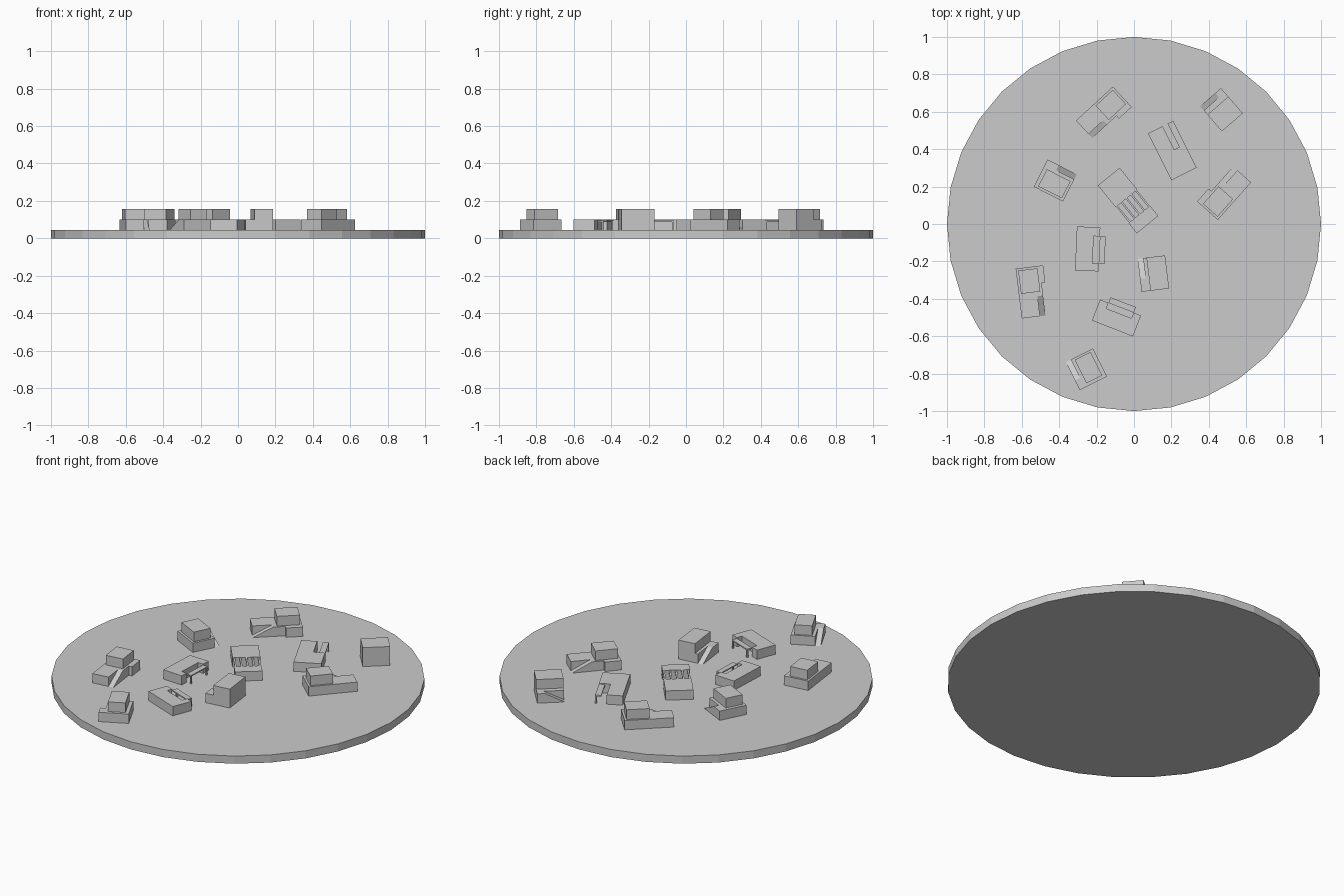
import bpy, bmesh
from math import radians, cos, sin

if "Cube" in bpy.data.objects:
    bpy.data.objects.remove(bpy.data.objects["Cube"])

Z0, Z1, Z2 = 0.045, 0.1, 0.157   # plate top, lower roof, upper roof


def make(name, bottom, top):
    """Closed solid from matching bottom and top loops."""
    bm = bmesh.new()
    b = [bm.verts.new(p) for p in bottom]
    t = [bm.verts.new(p) for p in top]
    n = len(b)
    bm.faces.new(b[::-1])
    bm.faces.new(t)
    for i in range(n):
        j = (i + 1) % n
        bm.faces.new((b[i], b[j], t[j], t[i]))
    bmesh.ops.remove_doubles(bm, verts=bm.verts, dist=1e-5)
    bmesh.ops.recalc_face_normals(bm, faces=bm.faces)
    me = bpy.data.meshes.new(name)
    bm.to_mesh(me)
    bm.free()
    ob = bpy.data.objects.new(name, me)
    bpy.context.collection.objects.link(ob)
    return ob


class Site:
    """Local frame: u along the house, v across (side=1 left, -1 right)."""
    def __init__(self, x, y, deg, side):
        a = radians(deg)
        self.o = (x, y)
        self.u = (cos(a), sin(a))
        self.v = (-sin(a) * side, cos(a) * side)

    def pt(self, u, v, z):
        return (self.o[0] + u * self.u[0] + v * self.v[0],
                self.o[1] + u * self.u[1] + v * self.v[1], z)

    def prism(self, name, pts, z0, z1):
        make(name, [self.pt(u, v, z0) for u, v in pts],
             [self.pt(u, v, z1) for u, v in pts])

    def box(self, name, u0, u1, v0, v1, z0, z1):
        self.prism(name, [(u0, v0), (u1, v0), (u1, v1), (u0, v1)], z0, z1)

    def ramp(self, name, length, v0, v1):
        prof = [(0, Z0), (length, Z0), (length, Z1)]
        make(name, [self.pt(u, v0, z) for u, z in prof],
             [self.pt(u, v1, z) for u, z in prof])


RAMP = 0.108

# round plate
make("round_plate",
     [(cos(radians(i * 11.25)), sin(radians(i * 11.25)), 0) for i in range(32)],
     [(cos(radians(i * 11.25)), sin(radians(i * 11.25)), Z0) for i in range(32)])

# long houses with a widened end, side ramp and upper room
L = 0.268
for i, (x, y, d) in enumerate([(-.31, .553, 42.6), (-.60, -.505, 97), (.626, .222, 228.3)]):
    s = Site(x, y, d, -1)
    s.prism(f"long_house_base_{i}",
            [(0, 0), (L, 0), (L, .148), (L - .092, .148), (L - .092, .128),
             (RAMP, .128), (RAMP, .098), (0, .098)], Z0, Z1)
    s.ramp(f"long_house_ramp_{i}", RAMP, .098, .128)
    s.box(f"long_house_upper_{i}", L - .137, L - .012, .012, .116, Z1, Z2)

# compact houses: x, y, angle, side, length, width, upper room (u0, u1, v0, v1)
compact = [
    (-.38, .12, 153, -1, .175, .163, (.013, .155, .013, .115)),
    (-.219, -.666, -63.4, -1, .167, .163, (.01, .15, .02, .115)),
    (.47, .495, 41, 1, .148, .178, (0, .148, 0, .118)),
    (.166, -.168, -83, -1, .178, .148, (0, .178, 0, .1)),
]
for i, (x, y, d, side, ln, w, up) in enumerate(compact):
    s = Site(x, y, d, side)
    s.prism(f"compact_house_base_{i}",
            [(0, 0), (ln, 0), (ln, w), (RAMP, w), (RAMP, w - .03), (0, w - .03)], Z0, Z1)
    s.ramp(f"compact_house_ramp_{i}", RAMP, w - .03, w)
    s.box(f"compact_house_upper_{i}", *up, Z1, Z2)

# porch houses: notch (n0..n1) in one side, awning on posts (v a0..a1)
porch = [
    (.075, .484, -63.4, .28, .15, 0, .14, .087, .117, .15),
    (-.305, -.013, -92.6, .235, .125, .048, .193, .092, .125, .156),
    (-.225, -.516, -21.3, .235, .12, .048, .193, .088, .12, .152),
]
for i, (x, y, d, ln, w, n0, n1, nv, a0, a1) in enumerate(porch):
    s = Site(x, y, d, 1)
    pts = [(0, 0), (ln, 0), (ln, w), (n1, w), (n1, nv), (n0, nv)]
    pts += [(n0, w), (0, w)] if n0 > 0 else []
    s.prism(f"porch_house_base_{i}", pts, Z0, Z1)
    s.box(f"porch_awning_{i}", n0, n1, a0, a1, .088, .095)
    for k, u in enumerate((n0, n1 - .008)):
        s.box(f"porch_post_{i}_{k}", u, u + .008, a1 - .008, a1, Z0, .088)

# central house: two blocks joined by roof beams
s = Site(-.193, .206, -50.9, 1)
s.box("central_house_main", 0, .15, 0, .15, Z0, Z1)
s.box("central_house_annex", .26, .33, 0, .148, Z0, Z1)
for k in range(5):
    v = .004 + k * .033
    s.box(f"central_beam_{k}", .15, .26, v, v + .01, .088, .098)
